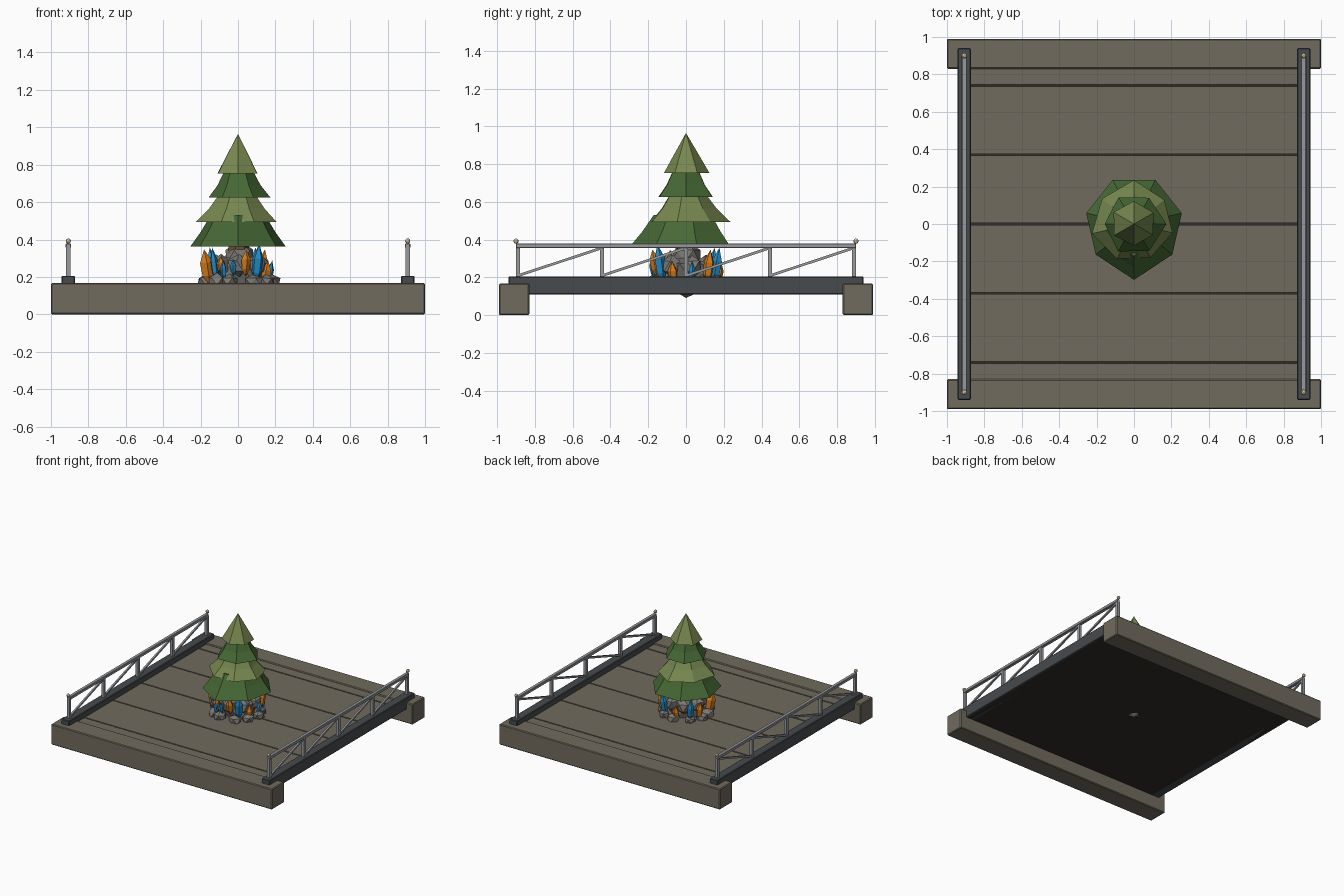
import bpy, bmesh, math, random
from mathutils import Vector, Matrix

if "Cube" in bpy.data.objects:
    bpy.data.objects.remove(bpy.data.objects["Cube"])

random.seed(4)


def material(name, rgb):
    m = bpy.data.materials.new(name)
    m.diffuse_color = tuple((c / 255) ** 2.2 for c in rgb) + (1,)
    m.use_nodes = True
    m.node_tree.nodes["Principled BSDF"].inputs["Base Color"].default_value = m.diffuse_color
    return m


STONE = material("warm_stone", (112, 106, 94))
DARK = material("dark_steel", (72, 76, 78))
UNDER = material("dark_underside", (52, 49, 46))
METAL = material("rail_metal", (150, 152, 155))
CREAM = material("cream", (225, 205, 165))
LEAF_D = material("dark_green", (72, 104, 56))
LEAF_L = material("light_green", (118, 134, 80))
ROCK = material("rock_grey", (122, 119, 114))
BARK = material("bark", (110, 82, 55))
BLUE = material("blue_crystal", (40, 140, 200))
ORANGE = material("orange_crystal", (215, 125, 35))


def finish(bm, name, mat):
    bmesh.ops.recalc_face_normals(bm, faces=bm.faces)
    me = bpy.data.meshes.new(name)
    bm.to_mesh(me)
    bm.free()
    ob = bpy.data.objects.new(name, me)
    me.materials.append(mat)
    bpy.context.collection.objects.link(ob)
    return ob


def box(name, lo, hi, mat, bevel=0.0):
    lo, hi = Vector(lo), Vector(hi)
    bm = bmesh.new()
    bmesh.ops.create_cube(bm, size=1, matrix=Matrix.Translation((lo + hi) / 2)
                          @ Matrix.Diagonal((*(hi - lo), 1)))
    if bevel:
        bmesh.ops.bevel(bm, geom=bm.edges[:], offset=bevel, segments=1, affect='EDGES')
    return finish(bm, name, mat)


def strut(name, a, b, w, mat):
    a, b = Vector(a), Vector(b)
    bm = bmesh.new()
    rot = (b - a).to_track_quat('Z', 'X').to_matrix().to_4x4()
    bmesh.ops.create_cube(bm, size=1, matrix=Matrix.Translation((a + b) / 2) @ rot
                          @ Matrix.Diagonal((w, w, (b - a).length, 1)))
    return finish(bm, name, mat)


def lathe(name, profile, n, mat, start=0, scale=None, drop=None):
    """Faceted solid of revolution; scale varies the radius of each spoke."""
    scale = scale or [1] * n
    bm = bmesh.new()
    rings = []
    for r, z in profile:
        ring = []
        for i in range(n):
            a = math.radians(start) + math.tau * i / n
            ring.append(bm.verts.new((r * scale[i] * math.cos(a), r * scale[i] * math.sin(a), z)))
        rings.append(ring)
    for p, q in zip(rings, rings[1:]):
        for i in range(n):
            j = (i + 1) % n
            bm.faces.new((p[i], p[j], q[j], q[i]))
    bmesh.ops.remove_doubles(bm, verts=bm.verts[:], dist=1e-5)
    return finish(bm, name, mat)


def rock(name, loc, size):
    bm = bmesh.new()
    bmesh.ops.create_icosphere(bm, subdivisions=1, radius=1)
    for v in bm.verts:
        v.co *= random.uniform(0.85, 1.12)
    bmesh.ops.transform(bm, verts=bm.verts, matrix=Matrix.Translation(loc)
                        @ Matrix.Diagonal((*size, 1))
                        @ Matrix.Rotation(random.uniform(0, 6), 4, 'Z'))
    return finish(bm, name, ROCK)


# end beams
for s, tag in ((-1, "front"), (1, "back")):
    ys = sorted((s * 0.83, s * 0.99))
    box(tag + "_end_beam", (-1, ys[0], 0), (1, ys[1], 0.168), STONE, 0.006)

# deck: dark slab with planks separated by narrow gaps
box("deck_slab", (-0.93, -0.84, 0.11), (0.93, 0.84, 0.145), UNDER)
seams = [-0.84, -0.74, -0.37, 0, 0.37, 0.74, 0.84]
for a, b in zip(seams, seams[1:]):
    box("deck_plank", (-0.9, a + 0.005, 0.14), (0.9, b - 0.005, 0.16), STONE)

# side curbs and truss railings
posts = [-0.89, -0.445, 0, 0.445, 0.89]
for s, tag in ((-1, "left"), (1, "right")):
    x = s * 0.907
    box(tag + "_curb", (x - 0.036, -0.94, 0.11), (x + 0.036, 0.94, 0.206), DARK, 0.005)
    box(tag + "_top_rail", (x - 0.014, -0.9, 0.355), (x + 0.014, 0.9, 0.379), METAL, 0.003)
    for y in posts:
        strut(tag + "_post", (x, y, 0.2), (x, y, 0.36), 0.023, METAL)
    for a, b in zip(posts, posts[1:]):
        strut(tag + "_brace", (x, a + 0.008, 0.212), (x, b - 0.008, 0.354), 0.014, METAL)
    for y in (-0.9, 0.9):
        bm = bmesh.new()
        bmesh.ops.create_icosphere(bm, subdivisions=2, radius=0.014,
                                   matrix=Matrix.Translation((x, y, 0.392)))
        finish(bm, tag + "_finial", CREAM)

# tree: trunk and four faceted skirts with hollow undersides
lathe("trunk", [(0, 0.3), (0.06, 0.3), (0.03, 0.75), (0, 0.75)], 7, BARK)
lathe("foliage_bottom", [(0, 0.43), (0.12, 0.43), (0.262, 0.362), (0.205, 0.44), (0.15, 0.53), (0, 0.53)],
      7, LEAF_D, -90, [1.14, 1, 1, 1, 1, 1, 1])
lathe("foliage_lower", [(0, 0.54), (0.1, 0.54), (0.218, 0.494), (0.15, 0.565), (0.095, 0.645), (0, 0.645)],
      7, LEAF_L, 90, [1.08, 1, 1.06, 0.95, 0.92, 0.97, 0.95])
lathe("foliage_upper", [(0, 0.66), (0.07, 0.66), (0.165, 0.625), (0.115, 0.69), (0.07, 0.78), (0, 0.78)],
      6, LEAF_D, -60, [1, 1.05, 0.98, 1, 0.95, 1.03])
lathe("foliage_top", [(0, 0.775), (0.05, 0.775), (0.12, 0.754), (0.06, 0.86), (0, 0.965)],
      6, LEAF_L, -30, [0.98, 1, 1.03, 1.05, 1.02, 0.97])

# rock mound: core plus two rings
rock("core_rock", (0, 0, 0.21), (0.16, 0.16, 0.13))
rock("upper_rock", (0.01, 0, 0.31), (0.085, 0.085, 0.075))
for i in range(11):
    a = math.tau * (i + random.uniform(-0.2, 0.2)) / 11
    r = random.uniform(0.17, 0.19)
    h = random.uniform(0.03, 0.045)
    rock("outer_rock", (r * math.cos(a), r * math.sin(a), 0.175),
         (random.uniform(0.042, 0.06), random.uniform(0.042, 0.055), h))
for i in range(7):
    a = math.tau * (i + 0.3) / 7
    rock("inner_rock", (0.12 * math.cos(a), 0.12 * math.sin(a), 0.26), (0.06, 0.06, 0.06))

# crystals: colour, angle, radius, base height, length, thickness
crystals = [
    (ORANGE, 205, 0.185, 0.15, 0.20, 0.036), (BLUE, 226, 0.185, 0.17, 0.19, 0.020),
    (BLUE, 246, 0.20, 0.18, 0.11, 0.016), (ORANGE, 240, 0.19, 0.21, 0.10, 0.024),
    (BLUE, 262, 0.19, 0.20, 0.10, 0.015), (ORANGE, 284, 0.175, 0.20, 0.15, 0.026),
    (BLUE, 307, 0.17, 0.16, 0.22, 0.030), (ORANGE, 335, 0.17, 0.14, 0.15, 0.026),
    (BLUE, 10, 0.18, 0.15, 0.14, 0.018), (ORANGE, 42, 0.18, 0.16, 0.19, 0.028),
    (BLUE, 62, 0.185, 0.16, 0.20, 0.027), (ORANGE, 100, 0.18, 0.14, 0.15, 0.024),
    (BLUE, 135, 0.20, 0.16, 0.20, 0.026), (ORANGE, 160, 0.18, 0.15, 0.16, 0.026)]
for mat, ang, rad, z, ln, th in crystals:
    ob = lathe("crystal", [(0, 0), (th * 0.9, ln * 0.3), (th, ln * 0.65), (0, ln)], 5, mat)
    a = math.radians(ang)
    ob.location = (rad * math.cos(a) * 0.9, rad * math.sin(a) * 0.9, z)
    ob.rotation_euler = (0, 0.17, a)
